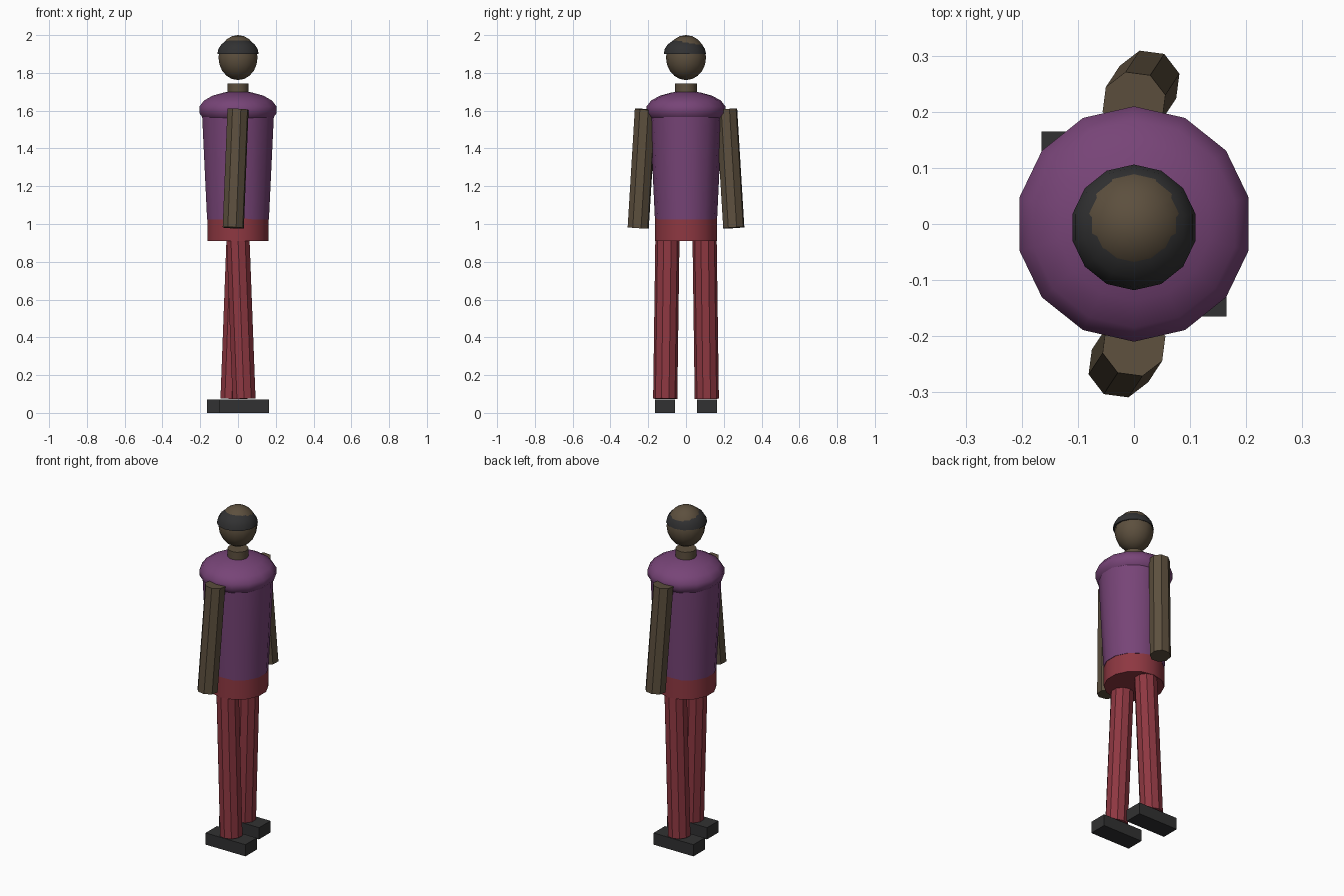
import bpy, bmesh, math
from mathutils import Vector, Matrix

if "Cube" in bpy.data.objects:
    bpy.data.objects.remove(bpy.data.objects["Cube"])


def material(name, rgb):
    m = bpy.data.materials.new(name)
    m.diffuse_color = (*rgb, 1)
    m.use_nodes = True
    m.node_tree.nodes["Principled BSDF"].inputs["Base Color"].default_value = m.diffuse_color
    return m


SKIN = material("brown skin", (0.108, 0.079, 0.048))
PURPLE = material("purple shirt", (0.185, 0.058, 0.185))
RED = material("red trousers", (0.27, 0.039, 0.053))
BLACK = material("charcoal", (0.031, 0.031, 0.032))


def finish(bm, name, mat, smooth_angle=32):
    """Smooth faces, keeping edges above the angle sharp."""
    bm.normal_update()
    for f in bm.faces:
        f.smooth = True
    for e in bm.edges:
        e.smooth = e.calc_face_angle(0) < math.radians(smooth_angle)
    me = bpy.data.meshes.new(name)
    bm.to_mesh(me)
    bm.free()
    me.materials.append(mat)
    ob = bpy.data.objects.new(name, me)
    bpy.context.collection.objects.link(ob)
    return ob


def rod(name, mat, p0, p1, r0, r1, sides, phase=0, yscale=1):
    """Tapered cylinder from the low point p0 to the high point p1."""
    p0, p1 = Vector(p0), Vector(p1)
    axis = p1 - p0
    turn = Vector((0, 0, 1)).rotation_difference(axis).to_matrix().to_4x4()
    mx = (Matrix.Translation((p0 + p1) / 2) @ turn
          @ Matrix.Diagonal((1, yscale, 1, 1))
          @ Matrix.Rotation(math.radians(phase), 4, 'Z'))
    bm = bmesh.new()
    bmesh.ops.create_cone(bm, cap_ends=True, segments=sides, radius1=r0,
                          radius2=r1, depth=axis.length, matrix=mx)
    return finish(bm, name, mat)


def ball(name, mat, centre, rxy, rz, rings, cut=False):
    """Fourteen-sided ellipsoid, optionally only its upper half."""
    bm = bmesh.new()
    bmesh.ops.create_uvsphere(bm, u_segments=14, v_segments=rings, radius=1)
    if cut:
        res = bmesh.ops.bisect_plane(
            bm, geom=bm.verts[:] + bm.edges[:] + bm.faces[:],
            plane_co=(0, 0, 0), plane_no=(0, 0, 1), clear_inner=True)
        bmesh.ops.holes_fill(bm, edges=[e for e in bm.edges if e.is_boundary], sides=0)
    bmesh.ops.transform(bm, verts=bm.verts, matrix=Matrix.Translation(centre)
                        @ Matrix.Diagonal((rxy, rxy, rz, 1)))
    return finish(bm, name, mat, 50)


# Head, hair and neck
ball("head", SKIN, (0, 0, 1.881), 0.106, 0.119, 10)
ball("hair", BLACK, (0, -0.006, 1.90), 0.112, 0.086, 10, cut=True)
rod("neck", SKIN, (0, 0, 1.66), (0, 0, 1.745), 0.057, 0.057, 14)

# Trunk
ball("shoulders", PURPLE, (0, 0, 1.604), 0.213, 0.099, 9)
rod("torso", PURPLE, (0, 0, 1.025), (0, 0, 1.62), 0.168, 0.197, 14, 0, 0.98)
rod("pelvis", RED, (0, 0, 0.91), (0, 0, 1.04), 0.165, 0.165, 14)

# Limbs: the second side is the first turned half way round
for side, s in (("front", 1), ("back", -1)):
    turn = 0 if s == 1 else 180
    rod(side + "_arm", SKIN, (-0.025 * s, -0.253 * s, 0.98),
        (0, -0.215 * s, 1.607), 0.058, 0.058, 8, 15 + turn)
    rod(side + "_leg", RED, (0.032 * s, -0.11 * s, 0.075),
        (-0.001 * s, -0.098 * s, 0.95), 0.064, 0.064, 10, turn)
    bm = bmesh.new()
    bmesh.ops.create_cube(bm, size=1, matrix=Matrix.Translation(
        (0.0325 * s, -0.111 * s, 0.035)) @ Matrix.Diagonal((0.265, 0.108, 0.07, 1)))
    finish(bm, side + "_foot", BLACK)
